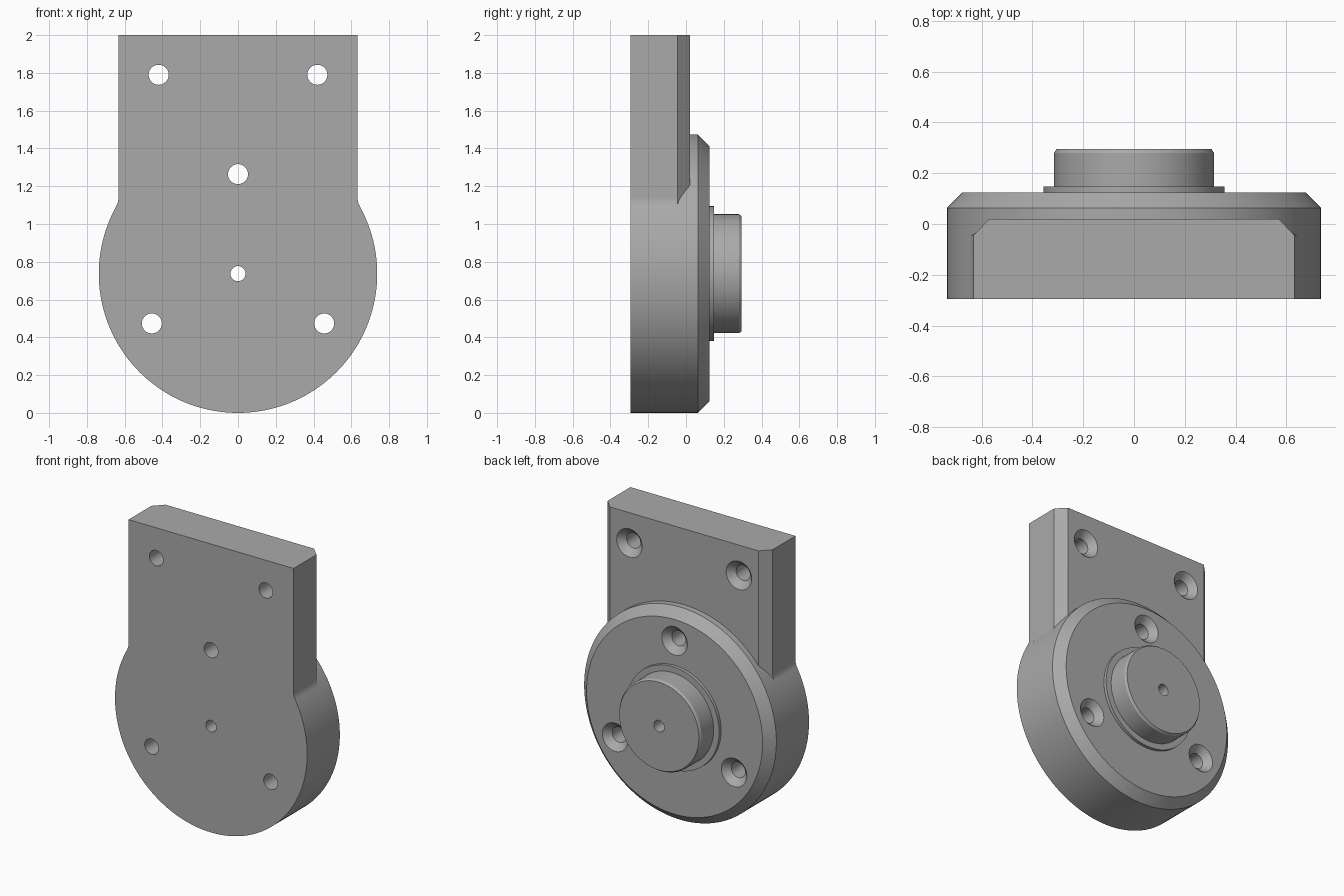
import bpy, bmesh
from math import sin, cos, pi, atan2, sqrt, radians

cube = bpy.data.objects.get("Cube")
if cube:
    bpy.data.objects.remove(cube, do_unlink=True)

FRONT, BACK = -0.295, 0.295
RADIUS = AXIS_Z = 0.737
HALF_W = 0.633

steel = bpy.data.materials.new("machined grey")
steel.use_nodes = True
GREY = (0.4, 0.4, 0.4, 1)
steel.diffuse_color = GREY
steel.node_tree.nodes["Principled BSDF"].inputs["Base Color"].default_value = GREY


def loft(name, rings):
    """Closed solid through a list of equal-length point rings."""
    bm = bmesh.new()
    loops = [[bm.verts.new(p) for p in ring] for ring in rings]
    n = len(loops[0])
    for a, b in zip(loops, loops[1:]):
        for i in range(n):
            j = (i + 1) % n
            bm.faces.new((a[i], a[j], b[j], b[i]))
    bm.faces.new(loops[0])
    bm.faces.new(loops[-1])
    bmesh.ops.recalc_face_normals(bm, faces=bm.faces)
    mesh = bpy.data.meshes.new(name)
    bm.to_mesh(mesh)
    bm.free()
    mesh.materials.append(steel)
    obj = bpy.data.objects.new(name, mesh)
    bpy.context.collection.objects.link(obj)
    return obj


def turned(name, profile, x, z, sides):
    """Solid turned about the y direction from (radius, y) pairs."""
    angles = [2 * pi * i / sides for i in range(sides)]
    return loft(name, [[(x + r * cos(a), y, z + r * sin(a)) for a in angles]
                       for r, y in profile])


def combine(target, other, operation):
    mod = target.modifiers.new(operation.lower(), 'BOOLEAN')
    mod.object, mod.operation, mod.solver = other, operation, 'EXACT'
    bpy.context.view_layer.objects.active = target
    bpy.ops.object.modifier_apply(modifier=mod.name)
    bpy.data.objects.remove(other, do_unlink=True)


# Round housing with chamfered rim, shoulder ring and boss
housing = turned("round_housing", [
    (RADIUS, FRONT), (RADIUS, 0.063), (0.675, 0.125), (0.357, 0.125),
    (0.357, 0.147), (0.315, 0.147), (0.315, 0.28), (0.305, BACK)],
    0, AXIS_Z, 160)

# Upright plate, filleted into the housing, with chamfered back edges
FILLET = 0.1
cx = HALF_W + FILLET
rise = sqrt((RADIUS + FILLET) ** 2 - cx ** 2)
sweep = atan2(rise, cx)
side = [(HALF_W, 2.0)]
side += [(cx - FILLET * cos(sweep * i / 8), AXIS_Z + rise - FILLET * sin(sweep * i / 8))
         for i in range(9)]
side.append((0.4, AXIS_Z))


def plate_ring(y, inset):
    right = [(x - inset, y, z) for x, z in side]
    return right + [(-x, y, z) for x, y, z in reversed(right)]


plate = loft("upright_plate", [plate_ring(FRONT, 0), plate_ring(-0.045, 0),
                               plate_ring(0.02, 0.063)])
combine(housing, plate, 'UNION')

# Countersunk screw holes: (x, z, y of the back face)
holes = [(s * 0.42, 1.79, 0.02) for s in (-1, 1)]
holes += [(0.527 * cos(radians(a)), AXIS_Z + 0.527 * sin(radians(a)), 0.125)
          for a in (90, 210, 330)]
for x, z, y in holes:
    cutter = turned("screw_cutter", [(0.053, -0.4), (0.053, y - 0.045),
                                     (0.098, y), (0.098, y + 0.02)], x, z, 40)
    combine(housing, cutter, 'DIFFERENCE')

# Centre bore
bore = turned("bore_cutter", [(0.04, -0.4), (0.04, 0.4)], 0, AXIS_Z, 40)
combine(housing, bore, 'DIFFERENCE')

housing.name = "mounting_bracket"
bpy.ops.object.select_all(action='DESELECT')
housing.select_set(True)
bpy.context.view_layer.objects.active = housing
bpy.ops.object.shade_smooth_by_angle(angle=radians(30))
